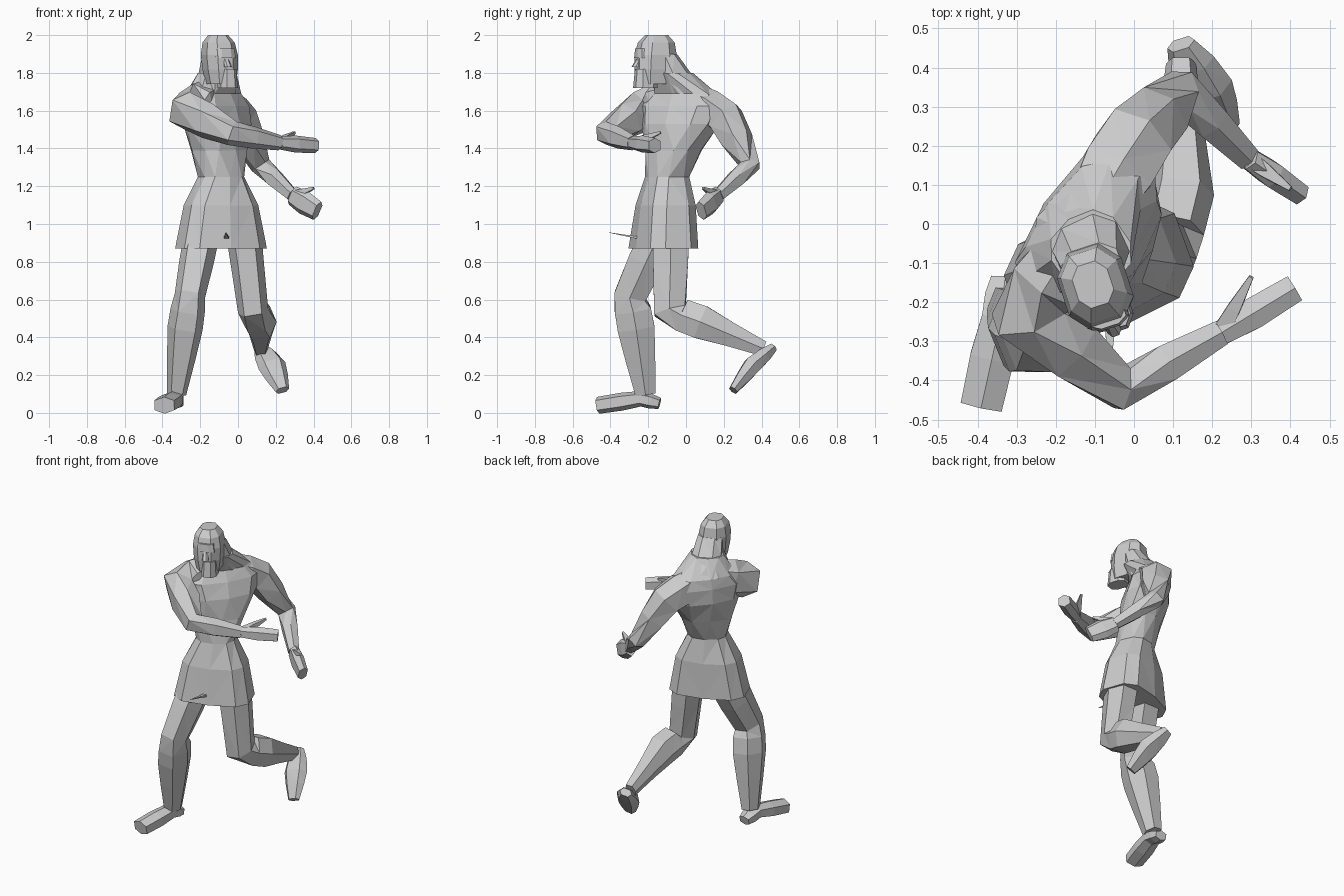
import bpy, bmesh, math
from mathutils import Vector

cube = bpy.data.objects.get("Cube")
if cube:
    bpy.data.objects.remove(cube, do_unlink=True)

GREY = (0.6, 0.6, 0.6, 1)
grey = bpy.data.materials.new("plain grey")
grey.use_nodes = True
grey.diffuse_color = GREY
grey.node_tree.nodes["Principled BSDF"].inputs["Base Color"].default_value = GREY

SIDEWAYS, UPWARD = Vector((1, 0, 0)), Vector((0, 0, 1))


def point(x, y, z):
    return Vector((x, y, z))


def skin(name, rings):
    """Join equal rings of points into a closed, flat-shaded body."""
    bm = bmesh.new()
    loops = [[bm.verts.new(p) for p in ring] for ring in rings]
    for lower, upper in zip(loops, loops[1:]):
        for i in range(len(lower)):
            bm.faces.new((lower[i - 1], lower[i], upper[i], upper[i - 1]))
    bm.faces.new(loops[0])
    bm.faces.new(loops[-1])
    quads = [face for face in bm.faces if len(face.verts) == 4]
    bmesh.ops.triangulate(bm, faces=quads)
    bmesh.ops.recalc_face_normals(bm, faces=bm.faces)
    mesh = bpy.data.meshes.new(name)
    bm.to_mesh(mesh)
    bm.free()
    mesh.materials.append(grey)
    body = bpy.data.objects.new(name, mesh)
    bpy.context.collection.objects.link(body)


def oval(centre, u, v, sides, power=0.8):
    """Ring of points round a centre; a lower power makes it squarer."""
    ring = []
    for i in range(sides):
        angle = 2 * math.pi * (i + 0.5) / sides
        c, s = math.cos(angle), math.sin(angle)
        ring.append(centre + u * math.copysign(abs(c) ** power, c)
                    + v * math.copysign(abs(s) ** power, s))
    return ring


def level(centre, width, depth, turn, sides=10, power=0.8):
    """Horizontal ring with half width and half depth, turned about z."""
    turn = math.radians(turn)
    across = Vector((math.cos(turn), math.sin(turn), 0))
    return oval(centre, across * width, UPWARD.cross(across) * depth, sides, power)


def limb(name, joints, radii, ref, flat=1.0, swell=1.0, sides=6):
    """Tube through joints with a muscle ring between each pair.
    flat scales the radius along ref."""
    path, sizes = [joints[0]], [radii[0]]
    for i in range(1, len(joints)):
        path += [joints[i - 1].lerp(joints[i], 0.45), joints[i]]
        sizes += [swell * (radii[i - 1] + radii[i]) / 2, radii[i]]
    rings = []
    for i, (centre, size) in enumerate(zip(path, sizes)):
        before, after = path[max(i - 1, 0)], path[min(i + 1, len(path) - 1)]
        along = (after - before).normalized()
        side = along.cross(ref).normalized()
        rings.append(oval(centre, side * size, side.cross(along) * size * flat, sides))
    skin(name, rings)


# Trunk: flared skirt, waist, and a chest twisted towards the left
hem = point(-0.09, -0.12, 0.87)
waist = point(-0.09, -0.1, 1.25)
chest = point(-0.11, -0.03, 1.53)
collar = point(-0.13, -0.01, 1.69)
nape = point(-0.11, -0.07, 1.8)
skin("skirt", [
    level(hem, width=0.24, depth=0.155, turn=20, power=0.65),
    level(hem.lerp(waist, 0.6), width=0.195, depth=0.14, turn=20, power=0.7),
    level(waist, width=0.12, depth=0.11, turn=25)])
skin("torso", [
    level(waist, width=0.12, depth=0.11, turn=25),
    level(waist.lerp(chest, 0.5), width=0.16, depth=0.125, turn=45),
    level(chest, width=0.22, depth=0.145, turn=57),
    level(chest.lerp(collar, 0.6), width=0.25, depth=0.13, turn=57),
    level(collar, width=0.19, depth=0.11, turn=55),
    level(nape, width=0.1, depth=0.1, turn=35)])

# Head: neck, rounded crown, then beard, nose and brow on the face
FACING = 18
jaw = point(-0.09, -0.17, 1.74)
crown = point(-0.105, -0.155, 2)
skin("neck", [
    level(collar, width=0.14, depth=0.11, turn=45, sides=8),
    level(nape, width=0.095, depth=0.09, turn=25, sides=8),
    level(nape.lerp(crown, 0.5), width=0.08, depth=0.06, turn=FACING, sides=8)])
skin("head", [
    level(jaw.lerp(crown, height), width, width * 1.2, FACING, sides=8)
    for height, width in ((0, 0.075), (0.3, 0.088), (0.6, 0.092), (0.85, 0.08), (1, 0.05))])


def face_part(name, bottom, top, wide, deep, taper):
    skin(name, [level(bottom, wide, deep, FACING, sides=8),
                level(top, wide * taper, deep * taper, FACING, sides=8)])


chin = point(-0.055, -0.215, 1.72)
bridge = point(-0.07, -0.235, 1.88)
face_part("beard", chin, chin + UPWARD * 0.1, wide=0.05, deep=0.065, taper=0.85)
face_part("nose", point(-0.055, -0.26, 1.83), bridge, wide=0.02, deep=0.03, taper=0.8)
face_part("brow", bridge, bridge + UPWARD * 0.05, wide=0.06, deep=0.035, taper=0.85)

# Right arm swings across the chest
right_shoulder = point(-0.27, -0.23, 1.6)
right_elbow = point(-0.03, -0.42, 1.48)
right_wrist = point(0.22, -0.28, 1.43)
right_fingers = point(0.41, -0.165, 1.415)
limb("right_arm",
     [collar.lerp(right_shoulder, 0.3), right_shoulder, right_elbow, right_wrist],
     [0.09, 0.1, 0.06, 0.037], UPWARD, flat=1.1, swell=1.1)
limb("right_hand", [right_wrist, right_fingers], [0.035, 0.04], UPWARD, swell=1.2)

# Left arm drawn back and bent at the elbow
left_shoulder = point(0, 0.21, 1.56)
left_elbow = point(0.12, 0.34, 1.31)
left_wrist = point(0.29, 0.17, 1.15)
left_fingers = point(0.42, 0.08, 1.07)
limb("left_arm",
     [collar.lerp(left_shoulder, 0.3), left_shoulder, left_elbow, left_wrist],
     [0.09, 0.1, 0.055, 0.035], UPWARD, swell=1.1)
limb("left_hand", [left_wrist, left_fingers], [0.03, 0.03], UPWARD, flat=1.8, swell=1.2)

# Thumbs rise from each wrist to a point
for name, wrist, tip in (("right_thumb", right_wrist, point(0.3, -0.135, 1.485)),
                         ("left_thumb", left_wrist, point(0.4, 0.09, 1.19))):
    limb(name, [wrist, tip], [0.03, 0.008], UPWARD, swell=1.2, sides=4)

# Right leg planted in front
right_hip = point(-0.19, -0.14, 0.95)
right_knee = point(-0.255, -0.295, 0.62)
right_calf = point(-0.28, -0.265, 0.45)
right_ankle = point(-0.325, -0.215, 0.1)
limb("right_leg", [right_hip, right_knee, right_calf, right_ankle],
     [0.11, 0.095, 0.11, 0.06], SIDEWAYS, flat=0.85, swell=1.05)
limb("right_foot", [point(-0.33, -0.14, 0.05), point(-0.34, -0.24, 0.075),
                    point(-0.39, -0.465, 0.04)],
     [0.04, 0.055, 0.06], UPWARD, flat=0.75, swell=1.1)

# Left leg kicked back with the toe hanging down
left_hip = point(0.03, -0.08, 0.95)
left_knee = point(0.08, -0.085, 0.54)
left_calf = point(0.12, 0.08, 0.48)
left_ankle = point(0.12, 0.41, 0.34)
limb("left_leg", [left_hip, left_knee, left_calf, left_ankle],
     [0.11, 0.095, 0.1, 0.045], SIDEWAYS, flat=0.85)
limb("left_foot", [point(0.12, 0.46, 0.345), point(0.18, 0.35, 0.25),
                   point(0.235, 0.25, 0.12)],
     [0.025, 0.05, 0.025], SIDEWAYS, flat=1.5, swell=1.1)

# Thin loose point of cloth on the skirt front
limb("skirt_point", [point(-0.06, -0.24, 0.925), point(-0.065, -0.41, 0.955)],
     [0.02, 0.002], UPWARD, flat=0.5, sides=4)
